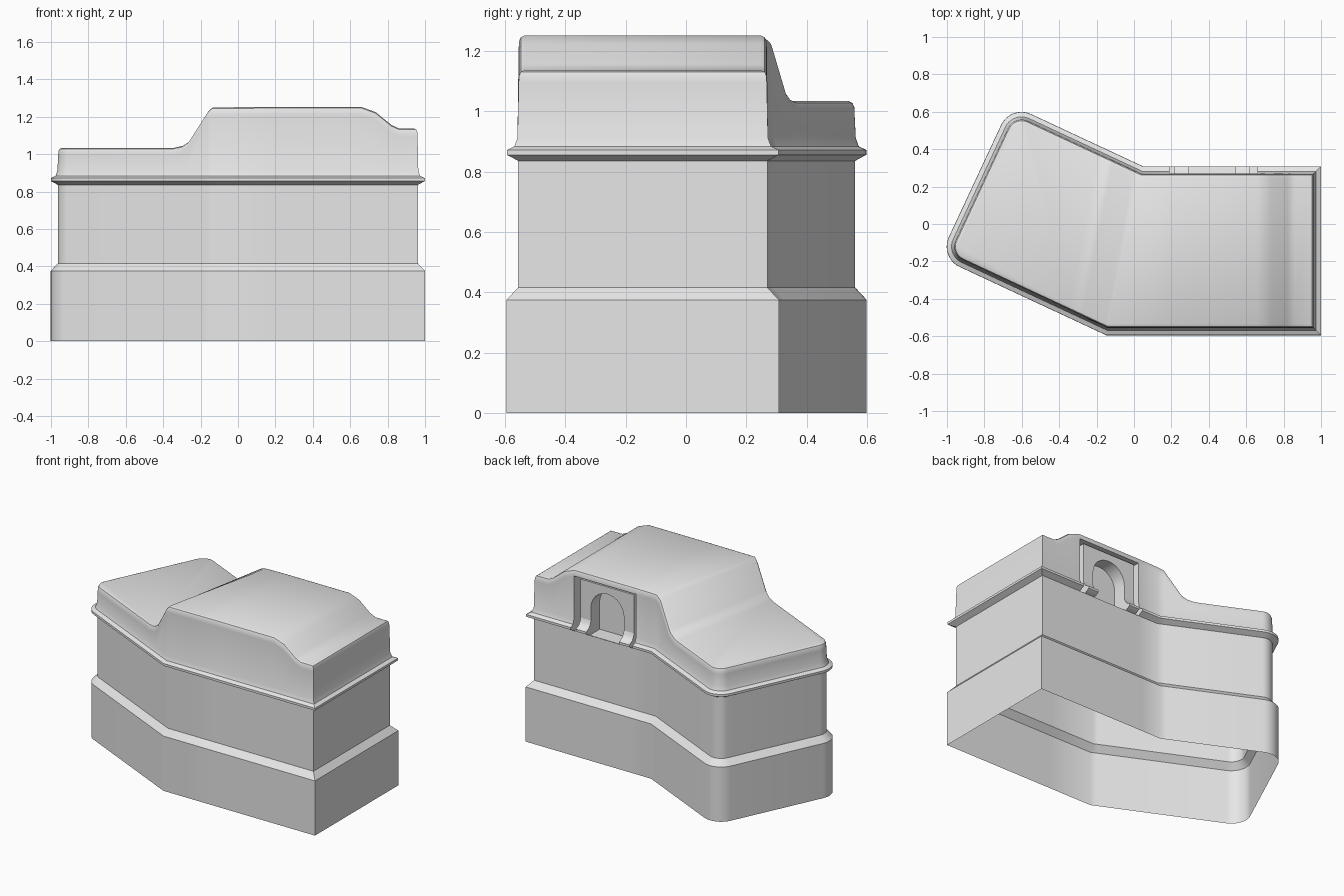
import bpy, bmesh, math
from mathutils import Vector

if "Cube" in bpy.data.objects:
    bpy.data.objects.remove(bpy.data.objects["Cube"])

grey = bpy.data.materials.new("light_grey")
grey.diffuse_color = (0.8, 0.8, 0.8, 1)
grey.use_nodes = True
grey.node_tree.nodes["Principled BSDF"].inputs["Base Color"].default_value = grey.diffuse_color


def finish(name, bm, angle=35):
    me = bpy.data.meshes.new(name)
    bm.to_mesh(me)
    bm.free()
    ob = bpy.data.objects.new(name, me)
    bpy.context.collection.objects.link(ob)
    me.materials.append(grey)
    bpy.ops.object.select_all(action='DESELECT')
    ob.select_set(True)
    bpy.context.view_layer.objects.active = ob
    bpy.ops.object.shade_smooth_by_angle(angle=math.radians(angle))
    return ob


def extrude(name, pts, vec):
    """Closed prism from a planar outline."""
    bm = bmesh.new()
    f = bm.faces.new([bm.verts.new(p) for p in pts])
    r = bmesh.ops.extrude_face_region(bm, geom=[f], use_keep_orig=True)
    bmesh.ops.translate(bm, vec=vec, verts=[v for v in r["geom"] if isinstance(v, bmesh.types.BMVert)])
    bmesh.ops.recalc_face_normals(bm, faces=bm.faces)
    return finish(name, bm)


# ---- footprint: straight block plus an arm turned by 25 degrees ----
T = math.radians(25)
U = Vector((math.sin(T), math.cos(T)))       # across the arm
V = Vector((-math.cos(T), math.sin(T)))      # along the arm
YB, YF = 0.308, -0.595
back_bend = Vector(((0.300 - U.y * YB) / U.x, YB))
front_bend = Vector(((-0.602 - U.y * YF) / U.x, YF))

# roof height at stations along the straight block and along the arm
straight = [(1.0, 1.137), (0.86, 1.138), (0.82, 1.156), (0.735, 1.225),
            (0.66, 1.252), (0.19, 1.252)]
arm = [(0.0, 1.25), (0.035, 1.232), (0.15, 1.068), (0.19, 1.044), (0.24, 1.034)]


def side(y, bend):
    return ([(Vector((x, y)), h) for x, h in straight] +
            [(bend + V * s, h) for s, h in arm])


def arc(u, v, a0, r=0.12, n=10):
    c = U * u + V * v
    return [(c + r * Vector((math.cos(a), math.sin(a))), 1.034)
            for a in (math.radians(a0 + 90 * i / n) for i in range(n + 1))]


back, front = side(YB, back_bend), side(YF, front_bend)
outline = back + arc(0.18, 0.748, 65) + arc(-0.482, 0.748, 155) + front[::-1]
N = len(outline)


def inset(d):
    """Mitred inset of the counter-clockwise footprint."""
    res = []
    for i in range(N):
        a, p, b = (outline[(i + k) % N][0] for k in (-1, 0, 1))
        e1, e2 = (p - a).normalized(), (b - p).normalized()
        n1, n2 = Vector((e1.y, -e1.x)), Vector((e2.y, -e2.x))
        res.append(p - (n1 + n2) * d / (1 + n1.dot(n2)))
    return res


# ---- housing: rings from open bottom to roof (inset, z, measured from roof?) ----
levels = [(0, 0, 0), (0, 0.375, 0), (0.038, 0.416, 0), (0.038, 0.836, 0),
          (0.001, 0.856, 0), (0.001, 0.872, 0), (0.026, 0.884, 0), (0.036, 0.912, 0),
          (0.04, -0.042, 1), (0.041, -0.02, 1), (0.047, -0.006, 1), (0.06, 0, 1)]
CUT = 4          # outline column of the recess in the back wall
bm = bmesh.new()
rings = []
for d, z, top in levels:
    rings.append([bm.verts.new((p.x, p.y, z + top * outline[i][1]))
                  for i, p in enumerate(inset(d))])
for k in range(len(rings) - 1):
    a, b = rings[k], rings[k + 1]
    for i in range(N):
        if i == CUT and 3 <= k <= 7:
            continue
        j = (i + 1) % N
        bm.faces.new((a[i], a[j], b[j], b[i]))
# close the cut ends of the flange
bm.faces.new([rings[k][CUT] for k in range(3, 9)])
bm.faces.new([rings[k][CUT + 1] for k in range(8, 2, -1)])
# roof strips, then the flat end of the arm
top, m = rings[-1], len(back)
for i in range(m - 1):
    bm.faces.new((top[i], top[i + 1], top[N - 2 - i], top[N - 1 - i]))
bm.faces.new(top[m - 1:N - m + 1])
finish("housing", bm)

# ---- recess behind the opening: box without its outer face ----
X0, X1, Z0, Z1, Y0, Y1 = 0.19, 0.66, 0.836, 1.21, 0.16, 0.269
bm = bmesh.new()
r = [[bm.verts.new((x, y, z)) for x, z in ((X0, Z0), (X1, Z0), (X1, Z1), (X0, Z1))]
     for y in (Y0, Y1)]
bm.faces.new(r[0][::-1])
for i in range(4):
    j = (i + 1) % 4
    bm.faces.new((r[0][i], r[0][j], r[1][j], r[1][i]))
finish("recess", bm)

# ---- panel with arched opening inside the recess ----
L, R, CX, RAD, CZ = 0.215, 0.62, 0.417, 0.125, 1.02
pts = [(L, Z0), (L, 1.195), (R, 1.195), (R, Z0), (CX + RAD, Z0)]
pts += [(CX + RAD * math.cos(a), CZ + RAD * math.sin(a))
        for a in (math.pi * i / 16 for i in range(17))]
pts += [(CX - RAD, Z0)]
extrude("arch_panel", [(x, 0.255, z) for x, z in pts], (0, -0.093, 0))

# ---- flared feet of the arch panel ----
foot = [(0.25, 0.836), (0.272, 0.836), (0.307, 0.856), (0.307, 0.872),
        (0.275, 0.888), (0.26, 0.912), (0.25, 0.95)]
for name, x, w in (("foot_left", L, CX - RAD - L), ("foot_right", CX + RAD, R - CX - RAD)):
    extrude(name, [(x, y, z) for y, z in foot], (w, 0, 0))
